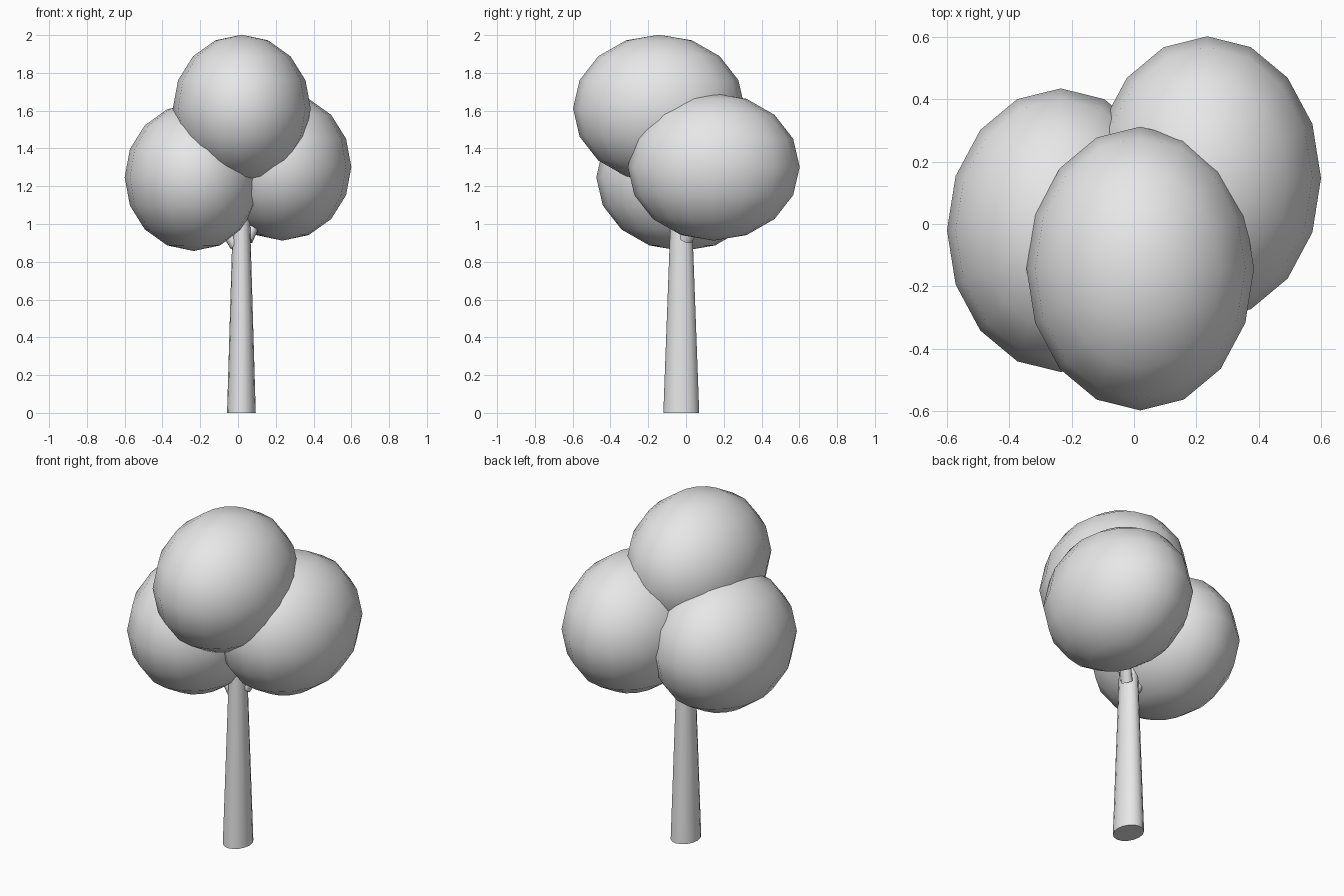
import bpy
import bmesh
from mathutils import Matrix, Vector

cube = bpy.data.objects.get("Cube")
if cube:
    bpy.data.objects.remove(cube, do_unlink=True)

grey = bpy.data.materials.new("plain_grey")
grey.use_nodes = True
grey.diffuse_color = (0.8, 0.8, 0.8, 1)
grey.node_tree.nodes["Principled BSDF"].inputs["Base Color"].default_value = (0.8, 0.8, 0.8, 1)

# The whole tree is slightly deeper than it is wide
WIDTH, DEPTH = 0.8, 1.0


def finish(name, bm, smooth_angle=1.0):
    mesh = bpy.data.meshes.new(name)
    bm.to_mesh(mesh)
    bm.free()
    mesh.materials.append(grey)
    obj = bpy.data.objects.new(name, mesh)
    bpy.context.collection.objects.link(obj)
    bpy.ops.object.select_all(action="DESELECT")
    obj.select_set(True)
    bpy.context.view_layer.objects.active = obj
    bpy.ops.object.shade_smooth_by_angle(angle=smooth_angle)
    return obj


def foliage(name, centre):
    bm = bmesh.new()
    bmesh.ops.create_uvsphere(bm, u_segments=16, v_segments=8, radius=1)
    bmesh.ops.scale(bm, vec=(0.365, 0.455, 0.39), verts=bm.verts)
    bmesh.ops.translate(bm, vec=centre, verts=bm.verts)
    finish(name, bm)


def limb(name, start, end, r_start, r_end):
    start, end = Vector(start), Vector(end)
    axis = end - start
    bm = bmesh.new()
    bmesh.ops.create_cone(bm, cap_ends=True, segments=16, radius1=r_start,
                          radius2=r_end, depth=axis.length)
    turn = axis.to_track_quat("Z", "Y").to_matrix().to_4x4()
    bmesh.ops.transform(bm, matrix=turn, verts=bm.verts)
    bmesh.ops.transform(bm, matrix=Matrix.Diagonal((WIDTH, DEPTH, 1, 1)), verts=bm.verts)
    bmesh.ops.translate(bm, vec=(start + end) / 2, verts=bm.verts)
    # Level the scaled limb back onto its end points
    finish(name, bm)


# Foliage
foliage("front_foliage", (0.02, -0.143, 1.612))
foliage("right_foliage", (-0.235, -0.02, 1.247))
foliage("left_foliage", (0.235, 0.147, 1.302))

# Trunk and the short branches into the foliage
limb("trunk", (0.018, -0.025, 0), (0.018, -0.025, 1.35), 0.095, 0.045)
limb("right_branch", (0.005, -0.025, 0.89), (-0.2, -0.02, 1.14), 0.036, 0.025)
limb("left_branch", (0.035, 0.0, 0.92), (0.2, 0.12, 1.19), 0.036, 0.025)
